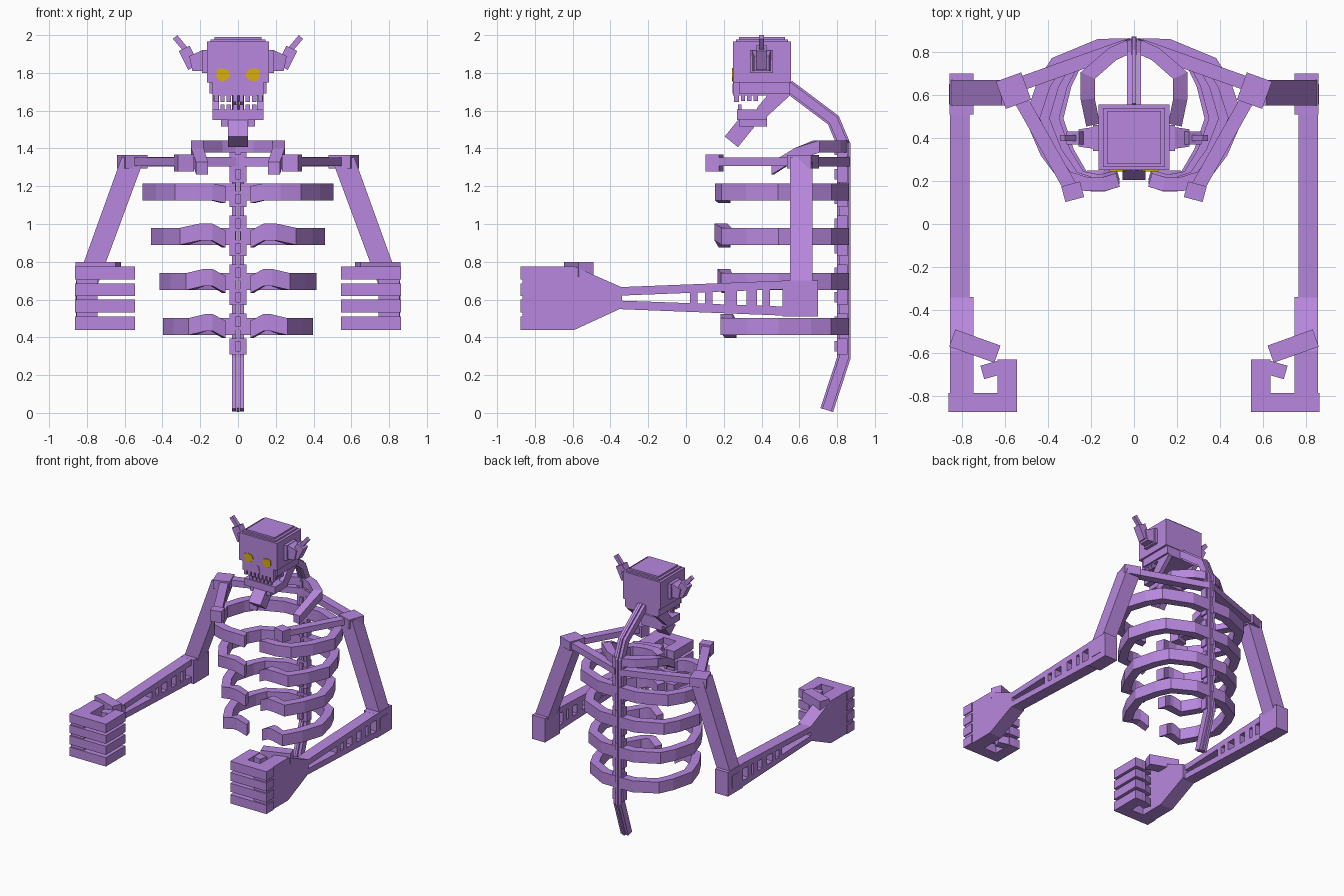
import bpy, bmesh, math
from mathutils import Vector, Matrix

if "Cube" in bpy.data.objects:
    bpy.data.objects.remove(bpy.data.objects["Cube"])


def material(name, rgb):
    m = bpy.data.materials.new(name)
    m.diffuse_color = (*rgb, 1)
    m.use_nodes = True
    m.node_tree.nodes["Principled BSDF"].inputs["Base Color"].default_value = m.diffuse_color
    return m


BONE = material("purple bone", (0.48, 0.245, 0.735))
EYE = material("yellow eye", (0.70, 0.43, 0.004))


def add(name, verts, faces, mirror=False, mat=BONE):
    """Mesh object in world coordinates, optionally mirrored left to right."""
    me = bpy.data.meshes.new(name)
    me.from_pydata([tuple(v) for v in verts], [], faces)
    bm = bmesh.new()
    bm.from_mesh(me)
    bmesh.ops.recalc_face_normals(bm, faces=bm.faces)
    bm.to_mesh(me)
    bm.free()
    me.materials.append(mat)
    ob = bpy.data.objects.new(name, me)
    bpy.context.collection.objects.link(ob)
    if mirror:
        mod = ob.modifiers.new("mirror", 'MIRROR')
        mod.use_mirror_merge = False
    return ob


def loft(name, rings, mirror=False, mat=BONE):
    n = len(rings[0])
    verts = [v for r in rings for v in r]
    faces = [tuple(range(n)), tuple(range(len(verts) - n, len(verts)))]
    for i in range(len(rings) - 1):
        for j in range(n):
            k = (j + 1) % n
            faces.append((i * n + j, i * n + k, (i + 1) * n + k, (i + 1) * n + j))
    return add(name, verts, faces, mirror, mat)


def prism(name, axis, pts, a, b, mirror=False, mat=BONE):
    """Extrude a 2D outline along an axis (0 = x, 1 = y, 2 = z) from a to b."""
    def ring(d):
        out = []
        for p in pts:
            q = list(p)
            q.insert(axis, d)
            out.append(q)
        return out
    return loft(name, [ring(a), ring(b)], mirror, mat)


def box(name, x, y, z, mirror=False):
    return prism(name, 2, [(x[0], y[0]), (x[1], y[0]), (x[1], y[1]), (x[0], y[1])],
                 z[0], z[1], mirror)


def sweep(name, path, w, h, ref=(0, 0, 1), mirror=False):
    """Mitred rectangular bar: h along ref, w across. w and h may be lists."""
    P, ref = [Vector(p) for p in path], Vector(ref)
    n = len(P)
    W = w if isinstance(w, list) else [w] * n
    H = h if isinstance(h, list) else [h] * n
    rings = []
    for i in range(n):
        d0 = (P[max(i, 1)] - P[max(i, 1) - 1]).normalized()
        j = min(i, n - 2)
        d1 = (P[j + 1] - P[j]).normalized()
        t = (d0 + d1).normalized()
        s = t.cross(ref).normalized() * W[i] / 2 / max(t.dot(d1), 0.5)
        u = ref * H[i] / 2
        rings.append([P[i] + s + u, P[i] - s + u, P[i] - s - u, P[i] + s - u])
    return loft(name, rings, mirror)


def turned_box(name, c, size, deg, mirror=True):
    """Box turned about the vertical axis."""
    m = Matrix.Rotation(math.radians(deg), 2)
    sx, sy, sz = (s / 2 for s in size)
    pts = [m @ Vector(p) + Vector(c[:2]) for p in
           [(-sx, -sy), (sx, -sy), (sx, sy), (-sx, sy)]]
    return prism(name, 2, pts, c[2] - sz, c[2] + sz, mirror)


# Skull and stepped crown
box("skull", (-0.165, 0.165), (0.25, 0.555), (1.75, 1.965))
box("upper_jaw", (-0.135, 0.135), (0.25, 0.55), (1.68, 1.75))
prism("skull_sides", 0, [(0.28, 1.75), (0.55, 1.75), (0.55, 1.69), (0.28, 1.69)], -0.15, 0.15)
box("crown_lower", (-0.145, 0.145), (0.265, 0.54), (1.965, 1.977))
box("crown_upper", (-0.125, 0.125), (0.28, 0.525), (1.977, 1.99))

# Eyes and nose as thin plates
eye = [(0.04, 1.785), (0.05, 1.815), (0.085, 1.825), (0.115, 1.815),
       (0.115, 1.775), (0.095, 1.755), (0.06, 1.76)]
prism("eye", 1, eye, 0.244, 0.251, True, EYE)
prism("nose", 1, [(-0.018, 1.69), (0.018, 1.69), (0.006, 1.745), (-0.006, 1.745)], 0.246, 0.251)

# Teeth
for i in range(8):
    x = -0.127 + i * 0.0335
    box("upper_tooth", (x, x + 0.023), (0.255, 0.28), (1.645, 1.685))
    if 0 < i < 7:
        box("lower_tooth", (x, x + 0.023), (0.275, 0.295), (1.59, 1.632))
for i in range(3):
    y = 0.29 + i * 0.034
    box("side_tooth", (0.108, 0.132), (y, y + 0.023), (1.65, 1.685), True)

# Lower jaw, its side hinges, and chin
box("lower_jaw", (-0.135, 0.135), (0.27, 0.43), (1.55, 1.605))
box("jaw_underside", (-0.09, 0.09), (0.28, 0.43), (1.515, 1.55))
prism("jaw_hinge", 0, [(0.55, 1.72), (0.55, 1.68), (0.43, 1.57), (0.36, 1.57),
                       (0.38, 1.62), (0.43, 1.68)], 0.10, 0.135, True)
sweep("chin", [(0, 0.325, 1.54), (0, 0.24, 1.435)], 0.09, 0.105, (1, 0, 0))

# Horns: base plate and tapering bent segments
box("horn_base", (0.16, 0.19), (0.34, 0.46), (1.80, 1.92), True)
sweep("horn_root", [(0.18, 0.4, 1.865), (0.25, 0.4, 1.85)], [0.11, 0.08], [0.10, 0.08], (0, 1, 0), True)
sweep("horn_middle", [(0.235, 0.4, 1.83), (0.285, 0.4, 1.93)], 0.065, 0.06, (0, 1, 0), True)
sweep("horn_tip", [(0.27, 0.4, 1.915), (0.333, 0.4, 1.99)], 0.03, 0.028, (0, 1, 0), True)

# Spine: paired rails and a central ridge, with vertebrae
spine = [(0.54, 1.73), (0.78, 1.55), (0.835, 1.42), (0.835, 0.29), (0.745, 0.015)]
sweep("spine_rail", [(0.022, y, z) for y, z in spine], 0.05, 0.022, (1, 0, 0), True)
sweep("spine_ridge", [(0, y, z) for y, z in spine], 0.07, 0.018, (1, 0, 0))
for i in range(9):
    z = 0.31 + i * 0.13
    box("vertebra", (-0.045, 0.045), (0.80, 0.855), (z, z + 0.085))
    box("vertebra_spike", (-0.012, 0.012), (0.785, 0.872), (z + 0.015, z + 0.07))

# Four pairs of ribs, narrowing downward
rib = [(0.015, 0.83), (0.16, 0.828), (0.36, 0.745), (0.42, 0.65), (0.472, 0.49),
       (0.405, 0.335), (0.315, 0.215)]
for width, z, dy, lift in [(0.505, 1.17, 0, 0), (0.46, 0.935, 0, 0.022),
                           (0.415, 0.695, 0.015, 0.022), (0.395, 0.457, 0.03, 0.022)]:
    k = (width - 0.033) / 0.472
    path = [(x * k, y, z) for x, y in rib]
    path += [(0.22 * k, 0.185 + dy, z + lift), (0.14, 0.185 + dy, z + lift),
             (0.075, 0.205 + dy, z - 0.015)]
    sweep("rib", path, 0.065, 0.09, mirror=True)

# Small collar rib that dips at the front
sweep("collar_rib", [(0.01, 0.83, 1.41), (0.10, 0.79, 1.41), (0.215, 0.69, 1.41),
                     (0.215, 0.58, 1.37), (0.19, 0.46, 1.295)], 0.065, 0.065, mirror=True)

# Shoulder girdle
sweep("shoulder_blade_bar", [(0.01, 0.835, 1.33), (0.56, 0.64, 1.33)], 0.065, 0.05, mirror=True)
sweep("collarbone", [(0.55, 0.62, 1.33), (0.285, 0.15, 1.33)], 0.065, 0.045, mirror=True)
turned_box("collarbone_end", (0.285, 0.15, 1.322), (0.09, 0.075, 0.09), -15)
turned_box("shoulder_joint", (0.56, 0.62, 1.33), (0.125, 0.135, 0.07), -20)

# Upper arm and elbow
prism("upper_arm", 1, [(0.615, 1.355), (0.50, 1.335), (0.75, 0.66), (0.855, 0.69)],
      0.55, 0.67, True)
box("elbow", (0.745, 0.857), (0.51, 0.70), (0.51, 0.70), True)
box("elbow_pin", (0.85, 0.861), (0.555, 0.65), (0.56, 0.655), True)

# Forearm: two converging bars joined by posts
X = (0.765, 0.855)
prism("forearm_upper_bar", 0, [(-0.37, 0.665), (-0.37, 0.62), (0.52, 0.655), (0.52, 0.70)], *X, True)
prism("forearm_lower_bar", 0, [(-0.37, 0.55), (-0.37, 0.595), (0.52, 0.563), (0.52, 0.515)], *X, True)
for a, b in [(0.02, 0.06), (0.10, 0.14), (0.205, 0.27), (0.32, 0.375), (0.405, 0.445)]:
    box("forearm_post", X, (a, b), (0.55, 0.665), True)

# Fist: flared palm, four hooked fingers, thumb
prism("palm", 0, [(-0.865, 0.44), (-0.59, 0.44), (-0.34, 0.555), (-0.34, 0.665),
                  (-0.59, 0.775), (-0.865, 0.775)], 0.745, 0.855, True)
for lo, hi in [(0.44, 0.51), (0.532, 0.60), (0.62, 0.685), (0.705, 0.775)]:
    z = ((lo + hi) / 2,)
    h = hi - lo
    sweep("finger", [(0.862, -0.83) + z, (0.59, -0.83) + z, (0.59, -0.63) + z], 0.09, h, mirror=True)
    sweep("fingertip", [(0.60, -0.66) + z, (0.705, -0.69) + z], 0.065, h - 0.01, mirror=True)
sweep("thumb", [(0.845, -0.53, 0.76), (0.635, -0.605, 0.76)], 0.085, 0.08, mirror=True)
